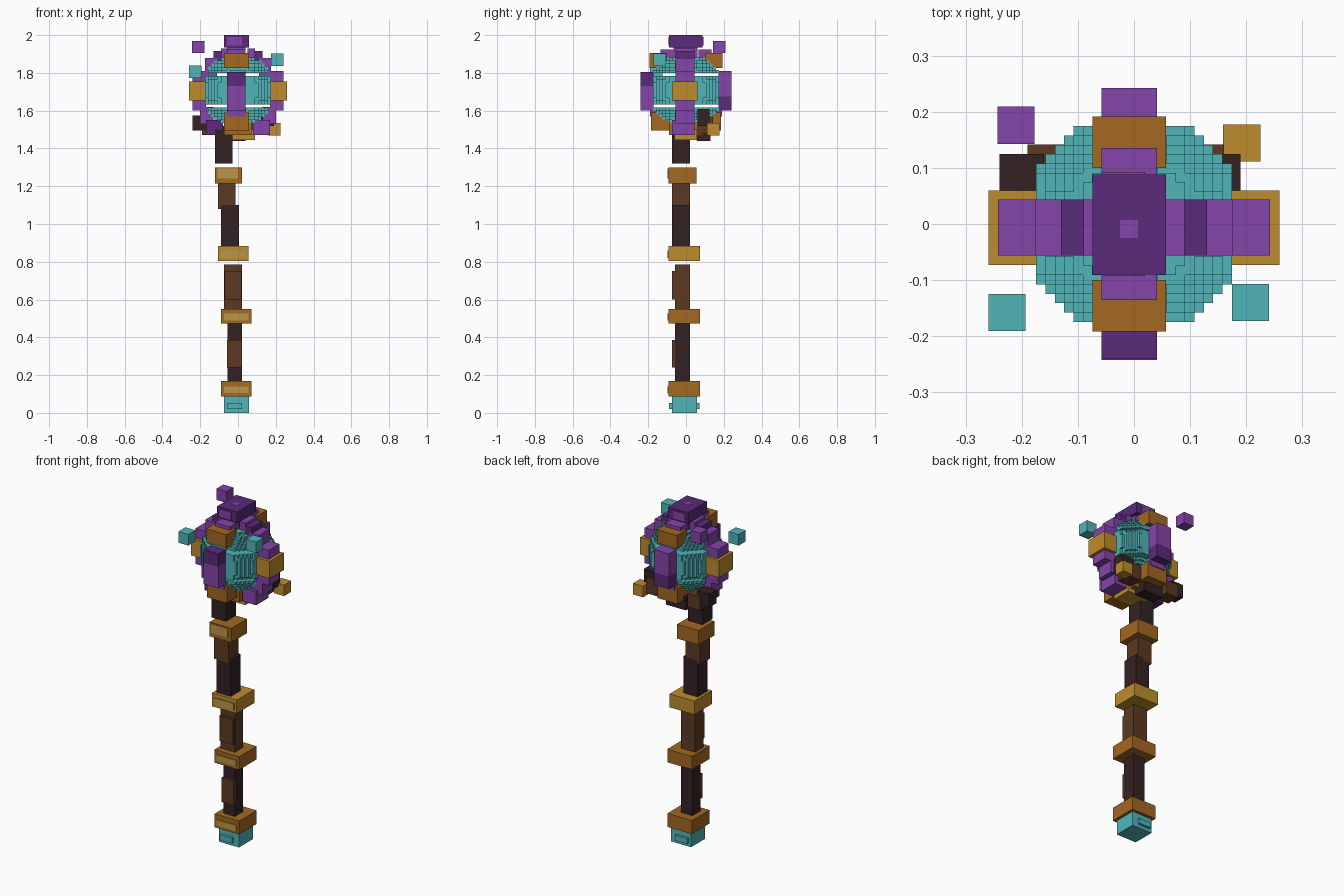
import bpy
import bmesh

default_cube = bpy.data.objects.get("Cube")
if default_cube:
    bpy.data.objects.remove(default_cube, do_unlink=True)

CM = 0.01  # box bounds are written in hundredths of a unit


def make_material(name, red, green, blue):
    material = bpy.data.materials.new(name)
    material.use_nodes = True
    colour = (red, green, blue, 1)
    material.diffuse_color = colour
    material.node_tree.nodes["Principled BSDF"].inputs["Base Color"].default_value = colour
    return material


teal = make_material("teal crystal", .08, .46, .48)
purple = make_material("purple", .235, .058, .4)
violet = make_material("dark violet", .1, .024, .195)
bronze = make_material("bronze", .366, .138, .015)
gold = make_material("gold", .515, .262, .026)
pale_gold = make_material("pale gold", .515, .3, .07)
brown = make_material("brown wood", .107, .042, .016)
dark_wood = make_material("dark wood", .034, .016, .017)


def add_object(name, bm, material):
    mesh = bpy.data.meshes.new(name)
    bm.to_mesh(mesh)
    bm.free()
    mesh.materials.append(material)
    obj = bpy.data.objects.new(name, mesh)
    bpy.context.collection.objects.link(obj)
    return obj


def box(name, material, x, y, z):
    """Box between (low, high) bounds on each axis."""
    bm = bmesh.new()
    bmesh.ops.create_cube(bm, size=1)
    for vert in bm.verts:
        for axis, (low, high) in enumerate((x, y, z)):
            vert.co[axis] = (high if vert.co[axis] > 0 else low) * CM
    return add_object(name, bm, material)


def side_span(side, inner, outer):
    return tuple(sorted((side * inner, side * outer)))


# Pommel with a raised panel through front and back
box("pommel", teal, (-7.4, 5.8), (-7.4, 5.8), (0, 8.6))
box("pommel_panel", teal, (-5.8, 2.2), (-9, 7.2), (2, 5.2))

# Shaft segments
box("lower_shaft", dark_wood, (-5.6, 2), (-5.8, 2), (16, 48))
box("lower_bark", brown, (-5.7, 2), (-7.3, -5), (24, 38.5))
box("middle_shaft", brown, (-7.4, 2), (-5.8, 2), (54, 78.5))
box("middle_bark", brown, (-7.2, 1.8), (-7.3, -5), (60, 75))
box("upper_shaft", dark_wood, (-9, .4), (-7.4, 2), (88, 110))
box("bent_shaft", brown, (-10.6, -1.2), (-7.4, 2), (108, 122))
box("neck_shaft", dark_wood, (-12.2, -2.8), (-7.4, 2), (132, 150))


# Metal collars with a shallow plate on the front
def collar(name, material, x, back, z, plate_x, plate_z):
    box(name, material, x, (-9.2, back), z)
    box(name + "_plate", pale_gold, plate_x, (-9.8, -9), plate_z)


collar("bottom_collar", bronze, (-9, 7.2), 7.3, (8.8, 16.8), (-7.4, 5.6), (10.5, 14))
collar("lower_collar", bronze, (-9, 7.2), 7.3, (47.2, 55), (-7.4, 5.6), (49, 52.5))
collar("middle_collar", gold, (-10.6, 5.6), 7.3, (80.3, 88.3), (-9, 4), (82, 86))
collar("top_collar", bronze, (-12.2, 2), 5.6, (121.5, 130), (-10.8, 0), (124, 129.5))


# Blocky crystal orb, clipped flat on its sides and split by two level slits
def crystal_orb(centre_z, radius, reach, cell):
    span = range(-reach, reach + 1)
    slit = reach // 2
    filled = {(i, j, k) for i in span for j in span for k in span
              if (i * i + j * j + k * k) * cell * cell < radius * radius
              and abs(k) != slit}
    bm = bmesh.new()
    corners = {}

    def corner(key):
        if key not in corners:
            i, j, k = ((n - .5) * cell for n in key)
            corners[key] = bm.verts.new((i, j, k + centre_z))
        return corners[key]

    for spot in filled:
        for axis in range(3):
            for step in (0, 1):
                other = list(spot)
                other[axis] += 2 * step - 1
                if tuple(other) in filled:
                    continue
                loop = []
                for a, b in ((0, 0), (1, 0), (1, 1), (0, 1)):
                    key = list(spot)
                    key[axis] += step
                    key[(axis + 1) % 3] += a
                    key[(axis + 2) % 3] += b
                    loop.append(corner(tuple(key)))
                bm.faces.new(loop if step else loop[::-1])
    add_object("crystal_orb", bm, teal)


crystal_orb(1.708, .198, 10, .0166)

# Stepped hoop running left to right around the orb
HOOP_Y = (-5.6, 4.4)
for side, label in ((-1, "right"), (1, "left")):
    box(label + "_hoop_side", purple, side_span(side, 17, 24.2), HOOP_Y, (160, 181))
    box(label + "_hoop_stud", gold, side_span(side, 17, 25.9), (-7.3, 6), (165.3, 175.5))
    box(label + "_hoop_upper", purple, side_span(side, 11, 17.6), HOOP_Y, (178, 188))
    box(label + "_hoop_shoulder", violet, side_span(side, 8.5, 13), HOOP_Y, (184, 191.5))
    box(label + "_hoop_top", purple, side_span(side, 5, 9), HOOP_Y, (186, 193))
    box(label + "_hoop_lower", purple, side_span(side, 13, 20), HOOP_Y, (153, 162))
    box(label + "_hoop_base", violet if side < 0 else purple,
        side_span(side, 8, 17), (-7.3, 4.4), (147, 155))

# Matching hoop running front to back
HOOP_X = (-5.8, 4.1)
CLASP_X = (-7.4, 5.7)
for side, label in ((-1, "front"), (1, "back")):
    dark_z = (173, 180.5) if side < 0 else (160, 167.5)
    light_z = (160, 173) if side < 0 else (167.5, 181)
    box(label + "_hoop_bar", purple, HOOP_X, side_span(side, 17.2, 24.2), light_z)
    box(label + "_hoop_band", violet, HOOP_X, side_span(side, 17.2, 24.1), dark_z)
    box(label + "_upper_clasp", bronze, CLASP_X, side_span(side, 10, 19.2), (182.5, 190.5))
    box(label + "_upper_step", purple, HOOP_X, side_span(side, 6.5, 13.5), (187, 192.5))
    box(label + "_lower_clasp", bronze, CLASP_X, side_span(side, 9, 18.5), (149.5, 159))
    box(label + "_crown_plate", purple, (-5.8, 2), side_span(side, 8.5, 9.3), (194.5, 199))
    box(label + "_lower_bar", purple, HOOP_X, side_span(side, 15, 19), (157, 161))

# Crown on top of the orb
box("crown_neck", purple, HOOP_X, (-6.5, 6), (187, 194))
box("crown", violet, CLASP_X, (-9, 8.8), (193.5, 200))
box("crown_cap", purple, (-2.5, .7), (-2.5, .7), (199.5, 200.1))

# Cradle of roots and metal under the orb
box("cradle_base", gold, (-6, 9), (-6, 5.8), (144.5, 150))
box("cradle_core", bronze, (-7.4, 7.3), (-9, 9), (147, 153.5))
box("right_root", dark_wood, (-24, -16), (5.8, 12.5), (149.5, 157.5))
box("left_root", dark_wood, (10, 19), (6, 12.5), (152, 161))
box("right_root_arm", brown, (-19, -11), (6, 14.2), (147, 155))
box("left_root_arm", brown, (7, 16), (6, 14.2), (148, 157))
box("back_root", dark_wood, (-9, 4), (5.8, 13), (144, 152))

# Small cubes drifting around the head
for name, material, x, y, z in (
        ("purple_mote", purple, -21, 17.6, 193.7),
        ("right_teal_mote", teal, -22.6, -15.8, 180.6),
        ("left_teal_mote", teal, 20.8, -14, 187),
        ("gold_mote", gold, 19.2, 14.4, 150.2)):
    box(name, material, *((c - 3.3, c + 3.3) for c in (x, y, z)))
